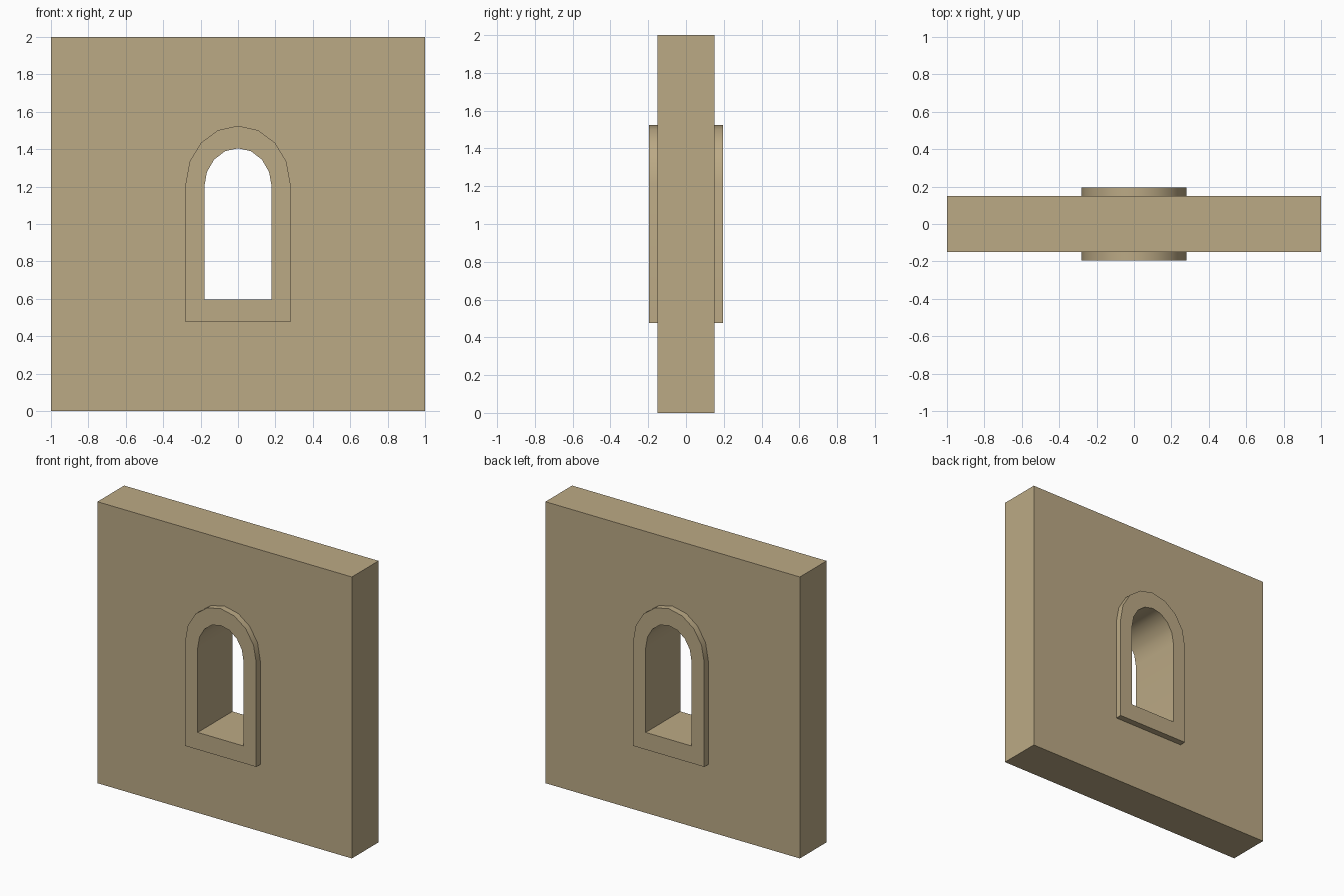
import bpy, bmesh, math

if "Cube" in bpy.data.objects:
    bpy.data.objects.remove(bpy.data.objects["Cube"])

stone = bpy.data.materials.new("tan stone")
stone.diffuse_color = (0.50, 0.40, 0.235, 1)
stone.use_nodes = True
stone.node_tree.nodes["Principled BSDF"].inputs["Base Color"].default_value = stone.diffuse_color


def arch(half_width, bottom, spring, top, segments=8):
    """Arched outline: two sill corners, then the round head from right to left."""
    pts = [(-half_width, bottom), (half_width, bottom)]
    for i in range(segments + 1):
        a = math.pi * i / segments
        pts.append((half_width * math.cos(a), spring + (top - spring) * math.sin(a)))
    return pts


def ring(name, outer, inner, half_depth):
    """Solid ring between two outlines of equal count, extruded along y."""
    bm = bmesh.new()

    def loop(pts, y):
        return [bm.verts.new((x, y, z)) for x, z in pts]

    of, inf = loop(outer, -half_depth), loop(inner, -half_depth)
    ob, inb = loop(outer, half_depth), loop(inner, half_depth)
    n = len(outer)
    for i in range(n):
        j = (i + 1) % n
        bm.faces.new((of[i], of[j], inf[j], inf[i]))    # front
        bm.faces.new((ob[j], ob[i], inb[i], inb[j]))    # back
        bm.faces.new((of[j], of[i], ob[i], ob[j]))      # outside rim
        bm.faces.new((inf[i], inf[j], inb[j], inb[i]))  # inside rim
    bmesh.ops.recalc_face_normals(bm, faces=bm.faces[:])
    mesh = bpy.data.meshes.new(name)
    bm.to_mesh(mesh)
    bm.free()
    mesh.materials.append(stone)
    obj = bpy.data.objects.new(name, mesh)
    bpy.context.collection.objects.link(obj)
    bpy.ops.object.select_all(action='DESELECT')
    obj.select_set(True)
    bpy.context.view_layer.objects.active = obj
    bpy.ops.object.shade_smooth_by_angle(angle=math.radians(30))
    return obj


frame_outline = arch(0.28, 0.475, 1.215, 1.525)
opening = arch(0.18, 0.597, 1.2, 1.405)

# Wall border, with points matching the arch outline one to one
right = [(1, 1.215), (1, 1.6), (1, 2), (0.5, 2)]
wall_outline = [(-1, 0), (1, 0)] + right + [(0, 2)] + [(-x, z) for x, z in reversed(right)]

ring("wall", wall_outline, frame_outline, 0.15)
# Raised surround that lines the window through the wall
ring("window_surround", frame_outline, opening, 0.195)
